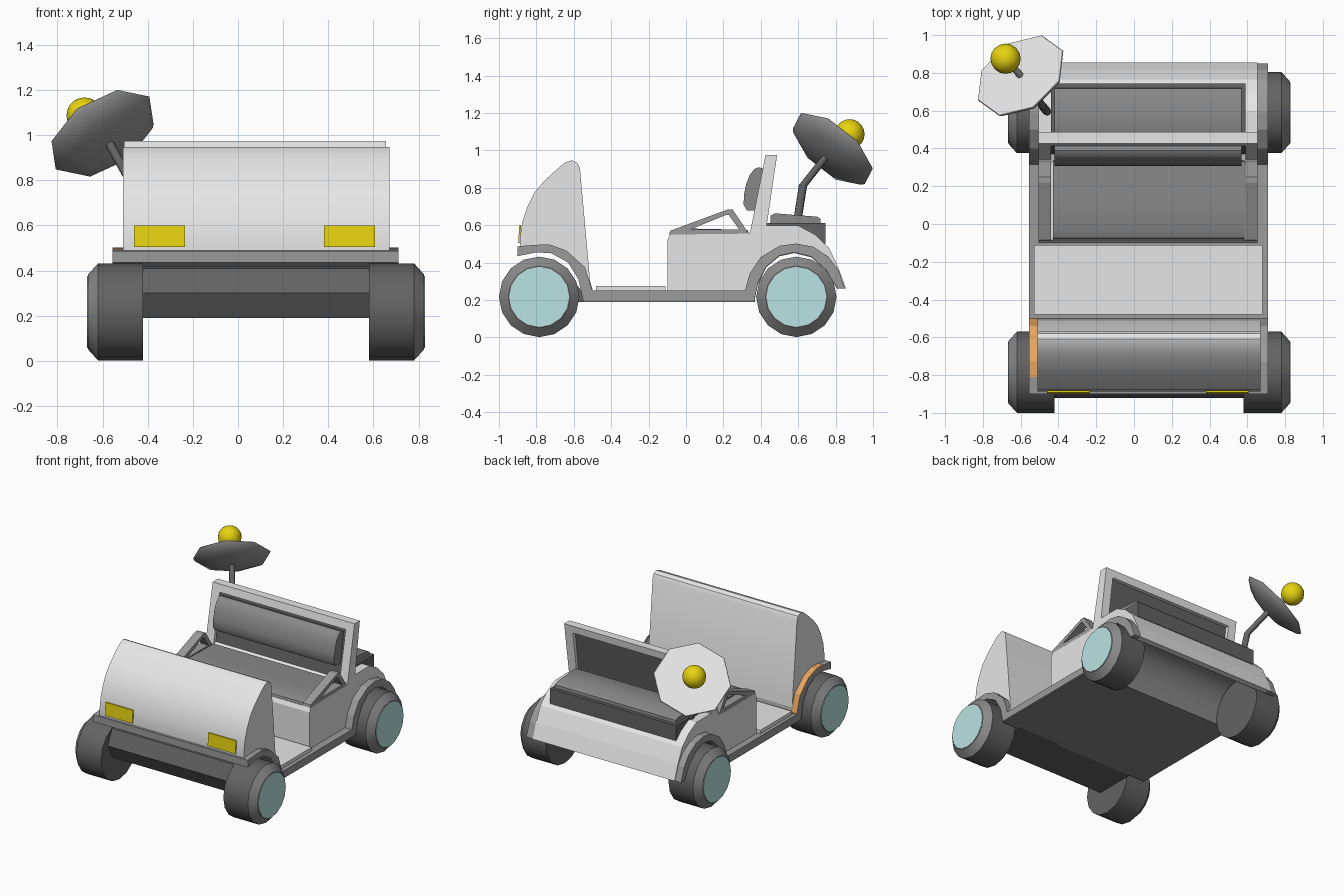
import bpy, bmesh, math
from mathutils import Vector, Matrix

if "Cube" in bpy.data.objects:
    bpy.data.objects.remove(bpy.data.objects["Cube"])

CX = 0.08  # the vehicle body is mirrored about this x


def material(name, r, g, b):
    m = bpy.data.materials.new(name)
    m.diffuse_color = (r, g, b, 1)
    m.use_nodes = True
    m.node_tree.nodes["Principled BSDF"].inputs["Base Color"].default_value = m.diffuse_color
    return m


LIGHT = material("light grey paint", 0.79, 0.79, 0.79)
MID = material("mid grey trim", 0.33, 0.33, 0.33)
SEAT = material("seat grey", 0.25, 0.25, 0.25)
DARK = material("dark grey", 0.125, 0.125, 0.125)
TEAL = material("pale teal", 0.50, 0.77, 0.77)
YELLOW = material("yellow", 0.85, 0.69, 0.005)
ORANGE = material("orange", 0.80, 0.38, 0.12)


def finish(name, bm, mat, smooth=None):
    bmesh.ops.recalc_face_normals(bm, faces=bm.faces)
    me = bpy.data.meshes.new(name)
    bm.to_mesh(me)
    bm.free()
    ob = bpy.data.objects.new(name, me)
    bpy.context.collection.objects.link(ob)
    me.materials.append(mat)
    if smooth:
        bpy.ops.object.select_all(action='DESELECT')
        ob.select_set(True)
        bpy.context.view_layer.objects.active = ob
        bpy.ops.object.shade_smooth_by_angle(angle=math.radians(smooth))
    return ob


def prism(name, profile, x0, x1, mat, smooth=None):
    """Side profile of (y, z) points extruded from x0 to x1."""
    bm = bmesh.new()
    face = bm.faces.new([bm.verts.new((x0, y, z)) for y, z in profile])
    new = bmesh.ops.extrude_face_region(bm, geom=[face])["geom"]
    bmesh.ops.translate(bm, vec=(x1 - x0, 0, 0),
                        verts=[v for v in new if isinstance(v, bmesh.types.BMVert)])
    return finish(name, bm, mat, smooth)


def box(name, x0, x1, y0, y1, z0, z1, mat):
    return prism(name, [(y0, z0), (y1, z0), (y1, z1), (y0, z1)], x0, x1, mat)


def lathe(name, rings, sides, origin, axis, mat, smooth=None, turn=0):
    """Rings of (radius, offset along axis), capped at both ends."""
    bm = bmesh.new()
    rot = Vector(axis).to_track_quat('Z', 'Y').to_matrix().to_4x4()
    mtx = Matrix.Translation(origin) @ rot
    loops = []
    for r, h in rings:
        loops.append([bm.verts.new(mtx @ Vector((r * math.cos(a), r * math.sin(a), h)))
                      for a in (turn + 2 * math.pi * i / sides for i in range(sides))])
    for a, b in zip(loops, loops[1:]):
        for i in range(sides):
            j = (i + 1) % sides
            bm.faces.new((a[i], a[j], b[j], b[i]))
    bm.faces.new(loops[0])
    bm.faces.new(loops[-1])
    return finish(name, bm, mat, smooth)


def rod(name, a, b, r, mat):
    a, b = Vector(a), Vector(b)
    return lathe(name, [(r, 0), (r, (b - a).length)], 8, a, b - a, mat, 50)


# wheels with a lighter sidewall, and hub discs
for side, s in (("left", -1), ("right", 1)):
    for end, y in (("front", -0.785), ("rear", 0.59)):
        wheel = lathe(f"{end}_{side}_wheel", [(0.215, 0), (0.215, 0.20), (0.165, 0.245)], 16,
                      (CX + s * 0.5, y, 0.217), (s, 0, 0), DARK, 35)
        wheel.data.materials.append(SEAT)
        for p in wheel.data.polygons:
            if s * (p.center.x - CX) > 0.71:
                p.material_index = 1
        lathe(f"{end}_{side}_hub", [(0.16, 0), (0.16, 0.006)], 16,
              (CX + s * 0.742, y, 0.217), (s, 0, 0), TEAL)

# front fender and floor tray, full width
fender_top = [(-0.90, 0.487), (-0.81, 0.495), (-0.73, 0.497), (-0.64, 0.465),
              (-0.54, 0.375), (-0.50, 0.25)]
prism("fender_and_sill", fender_top + [(0.33, 0.25), (0.37, 0.197), (-0.55, 0.197),
      (-0.575, 0.31), (-0.63, 0.40), (-0.72, 0.45), (-0.80, 0.455), (-0.90, 0.435)],
      -0.555, 0.71, MID)
# orange strip lying on the left fender
strip = fender_top[1:]
prism("orange_fender_strip", [(y + 0.001, z + 0.005) for y, z in strip] +
      [(y - 0.002, z - 0.004) for y, z in reversed(strip)], -0.556, -0.512, ORANGE)
# underside
box("floor_pan", -0.55, 0.705, -0.55, 0.37, 0.19, 0.21, SEAT)
prism("front_bumper_block", [(-0.87, 0.41), (-0.92, 0.30), (-0.86, 0.19), (-0.53, 0.19),
      (-0.56, 0.25), (-0.66, 0.385), (-0.74, 0.42)], -0.42, 0.58, DARK)
box("floor_mat", -0.53, 0.68, -0.48, -0.11, 0.24, 0.275, LIGHT)

# hood with headlights
prism("hood", [(-0.885, 0.47), (-0.888, 0.53), (-0.875, 0.62), (-0.848, 0.70), (-0.81, 0.775),
      (-0.76, 0.835), (-0.70, 0.89), (-0.647, 0.935), (-0.61, 0.947), (-0.58, 0.933),
      (-0.567, 0.904), (-0.51, 0.27), (-0.55, 0.36), (-0.65, 0.45)], -0.51, 0.67, LIGHT, 40)
for side, x0, x1 in (("left", -0.46, -0.235), ("right", 0.38, 0.607)):
    prism(f"{side}_headlight", [(-0.897, 0.505), (-0.888, 0.505), (-0.882, 0.60),
                                (-0.891, 0.60)], x0, x1, YELLOW)

# rear arch: inner curve and outer curve
arch_in = [(0.365, 0.197), (0.385, 0.29), (0.43, 0.38), (0.50, 0.438), (0.58, 0.455),
           (0.67, 0.432), (0.75, 0.36), (0.81, 0.262)]
arch_out = [(0.85, 0.262), (0.815, 0.36), (0.76, 0.433), (0.68, 0.485), (0.59, 0.502),
            (0.50, 0.49), (0.40, 0.43), (0.34, 0.34), (0.315, 0.25)]
for side, x0, x1 in (("left", -0.555, -0.48), ("right", 0.64, 0.71)):
    prism(f"{side}_rear_fender", arch_in + arch_out, x0, x1, MID)
# body under the seat, running over the wheel arch to the tail
prism("rear_body", [(-0.10, 0.22), (-0.10, 0.52), (-0.085, 0.55), (0.33, 0.555), (0.43, 0.598),
      (0.60, 0.598), (0.69, 0.55), (0.765, 0.478), (0.815, 0.372), (0.855, 0.262)] +
      arch_in[::-1], -0.505, 0.655, LIGHT)
# dark lining of the rear wheel well
prism("wheel_well_liner", [(y, z - 0.004) for y, z in arch_in] +
      [(y, z + 0.003) for y, z in arch_in[::-1]], -0.50, 0.65, SEAT, 40)

# seat cushion and backrest
prism("seat_cushion", [(-0.085, 0.54), (-0.075, 0.565), (-0.03, 0.583), (0.12, 0.58),
      (0.33, 0.575), (0.34, 0.54)], -0.43, 0.585, SEAT, 40)
prism("backrest_cushion", [(0.325, 0.68), (0.308, 0.71), (0.31, 0.765), (0.322, 0.82),
      (0.34, 0.868), (0.365, 0.90), (0.39, 0.91), (0.42, 0.90), (0.38, 0.68)],
      -0.42, 0.57, SEAT, 40)
# backrest frame with inset panel
frame = [(0.425, 0.975), (0.487, 0.975), (0.43, 0.59), (0.34, 0.55)]
prism("left_backrest_post", frame, -0.505, -0.44, LIGHT)
prism("right_backrest_post", frame, 0.59, 0.655, LIGHT)
prism("backrest_top_bar", [(0.425, 0.975), (0.487, 0.975), (0.479, 0.92), (0.414, 0.92)],
      -0.445, 0.595, LIGHT)
prism("backrest_panel", [(0.428, 0.93), (0.452, 0.93), (0.405, 0.57), (0.37, 0.57)],
      -0.445, 0.595, DARK)

# triangular side rails
for side, x0, x1 in (("left", -0.505, -0.44), ("right", 0.59, 0.655)):
    prism(f"{side}_rail_slope", [(-0.09, 0.55), (-0.085, 0.57), (0.22, 0.683), (0.25, 0.683),
          (0.235, 0.655), (0.215, 0.655), (0.03, 0.58), (0.03, 0.55)], x0, x1, MID)
    prism(f"{side}_rail_strut", [(0.25, 0.683), (0.335, 0.555), (0.30, 0.555), (0.225, 0.66)],
          x0, x1, MID)
    box(f"{side}_rail_base", x0, x1, 0.0, 0.31, 0.548, 0.578, MID)

# rear deck block and cushion
box("rear_deck", -0.44, 0.59, 0.43, 0.745, 0.50, 0.612, DARK)
prism("rear_deck_cushion", [(0.45, 0.605), (0.452, 0.65), (0.475, 0.664), (0.59, 0.654),
      (0.70, 0.646), (0.718, 0.635), (0.72, 0.605)], -0.42, 0.57, SEAT, 40)

# dish on a bent mast
axis = Vector((-0.45, 0.58, 0.68)).normalized()
centre = Vector((-0.60, 0.785, 1.01))
elbow = Vector((-0.485, 0.625, 0.81))
rod("mast", (-0.46, 0.595, 0.62), elbow, 0.022, DARK)
rod("mast_arm", elbow - axis * 0.01, centre - axis * 0.06, 0.02, DARK)
lathe("dish_back", [(0.06, -0.075), (0.16, -0.055), (0.25, -0.02), (0.264, 0)], 8,
      centre, axis, MID, 50, 0.59)
lathe("dish_face", [(0.262, 0), (0.260, 0.004)], 8, centre, axis, LIGHT, None, 0.59)
ball = Vector((-0.68, 0.875, 1.087))
rod("dish_feed", centre, ball, 0.018, MID)
bm = bmesh.new()
bmesh.ops.create_uvsphere(bm, u_segments=16, v_segments=10, radius=0.08,
                          matrix=Matrix.Translation(ball))
finish("dish_ball", bm, YELLOW, 40)
